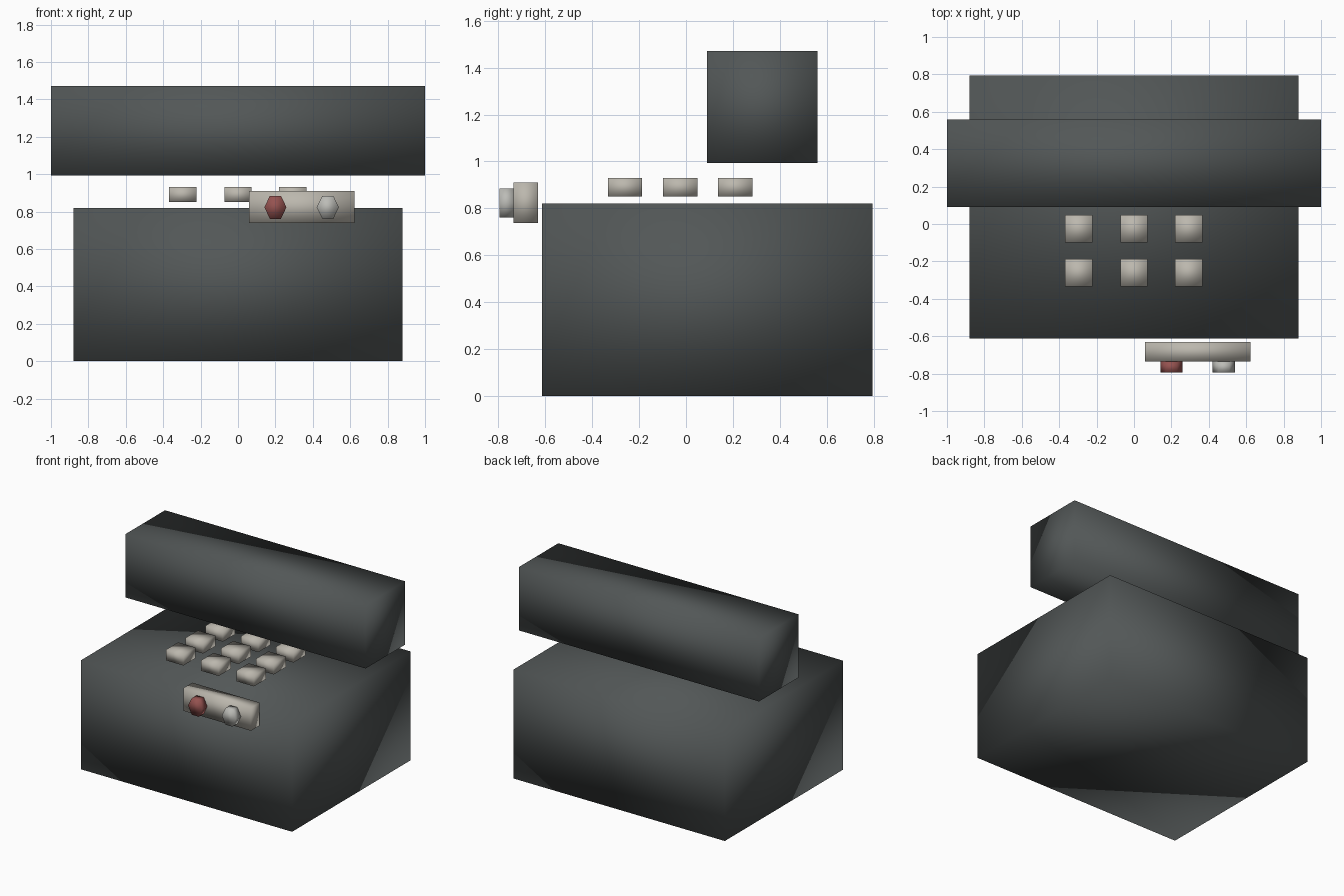
import bpy
import math

cube = bpy.data.objects.get("Cube")
if cube:
    bpy.data.objects.remove(cube, do_unlink=True)


def material(name, rgb):
    mat = bpy.data.materials.new(name)
    mat.use_nodes = True
    color = (*rgb, 1.0)
    mat.diffuse_color = color
    mat.node_tree.nodes["Principled BSDF"].inputs["Base Color"].default_value = color
    return mat


charcoal = material("charcoal", (0.085, 0.095, 0.095))
warm_grey = material("warm grey", (0.50, 0.475, 0.42))
light_grey = material("light grey", (0.50, 0.50, 0.47))
dull_red = material("dull red", (0.30, 0.085, 0.08))


def finish(name, mat):
    # Soft shading across every edge, including the box corners
    obj = bpy.context.object
    obj.name = name
    obj.data.name = name
    obj.data.materials.append(mat)
    bpy.ops.object.transform_apply(location=False, rotation=True, scale=True)
    bpy.ops.object.shade_smooth()
    return obj


def box(name, low, high, mat):
    center = [(a + b) / 2 for a, b in zip(low, high)]
    size = [b - a for a, b in zip(low, high)]
    bpy.ops.mesh.primitive_cube_add(size=1, location=center)
    bpy.context.object.scale = size
    return finish(name, mat)


def knob(name, x, mat):
    # Six-sided button facing the front, flat edge on top
    bpy.ops.mesh.primitive_cylinder_add(
        vertices=6, radius=1, depth=1, location=(x, -0.765, 0.823),
        rotation=(math.pi / 2, 0, 0))
    obj = bpy.context.object
    bpy.ops.object.transform_apply(location=False, rotation=True, scale=False)
    # Put the corners at left and right
    obj.rotation_euler.y = math.pi / 6
    bpy.ops.object.transform_apply(location=False, rotation=True, scale=False)
    obj.scale = (0.059, 0.06, 0.071)
    return finish(name, mat)


# Main body and the raised housing above it
box("body", (-0.88, -0.613, 0), (0.88, 0.795, 0.82), charcoal)
box("upper_housing", (-1, 0.09, 0.993), (1, 0.56, 1.47), charcoal)

# Three by three keypad
for row, y in enumerate((-0.26, -0.025, 0.21)):
    for col, x in enumerate((-0.295, 0, 0.293)):
        box(f"key_{row}_{col}", (x - 0.073, y - 0.073, 0.85),
            (x + 0.073, y + 0.073, 0.93), warm_grey)

# Front control panel with two buttons
box("control_panel", (0.06, -0.735, 0.738), (0.622, -0.63, 0.91), warm_grey)
knob("red_button", 0.2, dull_red)
knob("grey_button", 0.48, light_grey)
